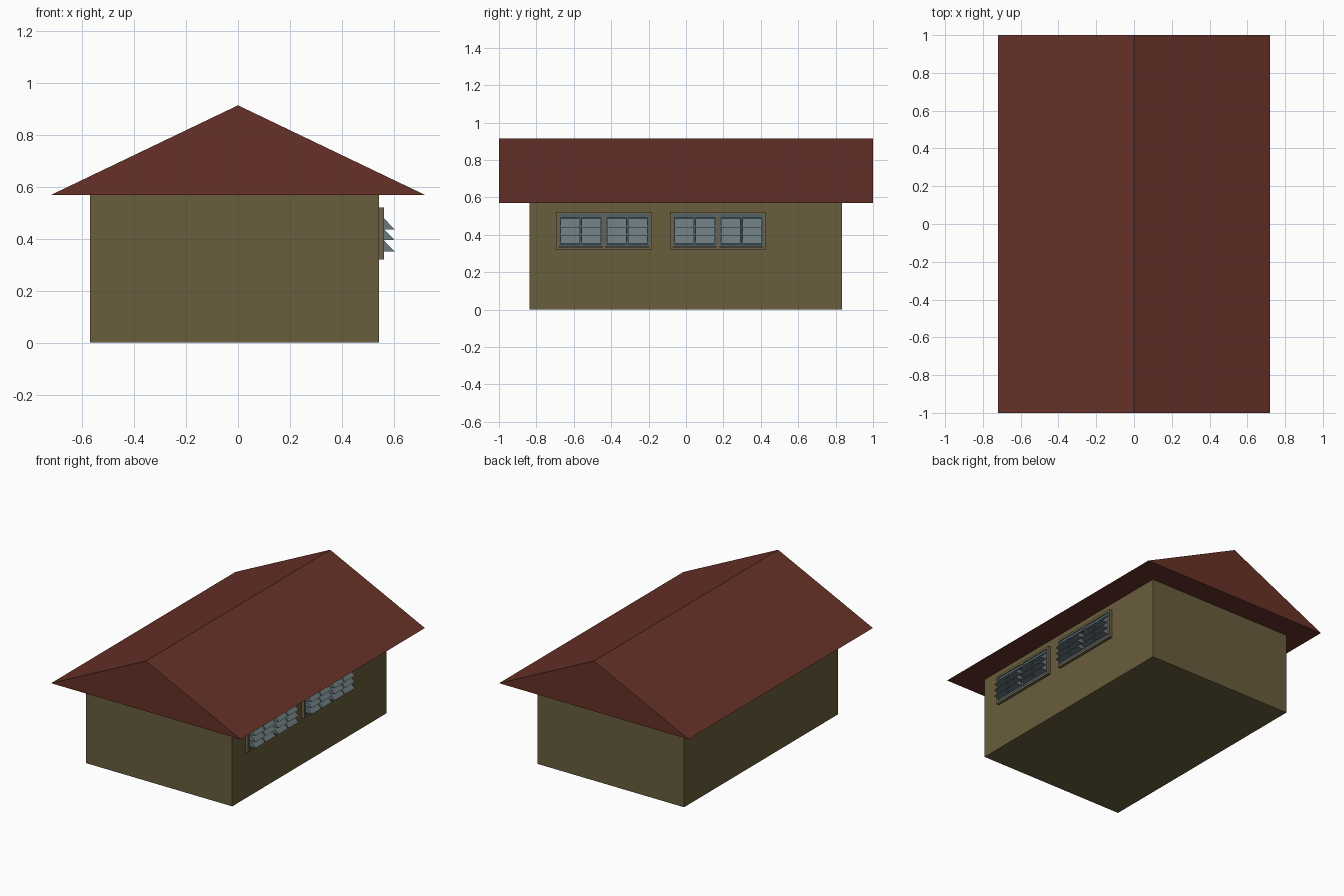
import bpy

if "Cube" in bpy.data.objects:
    bpy.data.objects.remove(bpy.data.objects["Cube"])


def material(name, rgb):
    m = bpy.data.materials.new(name)
    m.diffuse_color = (*rgb, 1)
    m.use_nodes = True
    m.node_tree.nodes["Principled BSDF"].inputs["Base Color"].default_value = m.diffuse_color
    return m


WALL = material("wall_paint", (0.14, 0.11, 0.047))
ROOF = material("roof_red", (0.135, 0.031, 0.021))
TRIM = material("frame_paint", (0.15, 0.125, 0.075))
SASH = material("sash_blue", (0.08, 0.125, 0.16))
GLASS = material("louver_glass", (0.15, 0.195, 0.21))


def prism(name, profile, y0, y1, mat):
    """Extrude a counter-clockwise (x, z) profile along y."""
    n = len(profile)
    verts = [(x, y, z) for y in (y0, y1) for x, z in profile]
    faces = [tuple(range(n)), tuple(range(2 * n - 1, n - 1, -1))]
    faces += [(i, i + n, (i + 1) % n + n, (i + 1) % n) for i in range(n)]
    me = bpy.data.meshes.new(name)
    me.from_pydata(verts, [], faces)
    me.materials.append(mat)
    ob = bpy.data.objects.new(name, me)
    bpy.context.collection.objects.link(ob)
    return ob


def box(name, x, y, z, mat):
    return prism(name, [(x[0], z[0]), (x[1], z[0]), (x[1], z[1]), (x[0], z[1])], *y, mat)


WALL_X = 0.543

# Walls and gable roof
box("walls", (-0.57, WALL_X), (-0.838, 0.835), (0, 0.57), WALL)
prism("roof", [(-0.72, 0.57), (0.72, 0.57), (0, 0.915)], -1, 1, ROOF)


def sash(y0, y1):
    # Blue sash surround with a centre bar, set back inside the frame
    z0, z1, t, fx = 0.337, 0.508, 0.008, (WALL_X - 0.005, 0.557)
    box("sash_backing", (WALL_X - 0.005, 0.547), (y0, y1), (z0, z1), SASH)
    mid = (y0 + y1) / 2
    for y in (y0 + t / 2, mid, y1 - t / 2):
        box("sash_stile", fx, (y - t / 2, y + t / 2), (z0, z1), SASH)
    box("sash_bottom", fx, (y0, y1), (z0, z0 + 0.014), SASH)
    box("sash_top", fx, (y0, y1), (z1 - 0.018, z1), SASH)
    # Two columns of three sloping louvers
    for a, b in ((y0 + 0.008, mid - 0.005), (mid + 0.005, y1 - 0.008)):
        for z in (0.352, 0.395, 0.437):
            prism("louver", [(0.547, z), (0.604, z), (0.555, z + 0.05), (0.547, z + 0.05)],
                  a, b, GLASS)


def window(y0):
    y1, z0, z1, t = y0 + 0.513, 0.32, 0.522, 0.015
    fx = (WALL_X - 0.005, 0.563)
    mid = (y0 + y1) / 2
    # Outer frame and mullion
    box("frame_bottom", fx, (y0, y1), (z0, z0 + t), TRIM)
    box("frame_top", fx, (y0, y1), (z1 - t, z1), TRIM)
    for name, a in (("frame_side", y0), ("frame_mullion", mid - t / 2), ("frame_side", y1 - t)):
        box(name, fx, (a, a + t), (z0 + t, z1 - t), TRIM)
    sash(y0 + t, mid - t / 2)
    sash(mid + t / 2, y1 - t)


# Two windows on the right wall
for start in (-0.695, -0.085):
    window(start)
